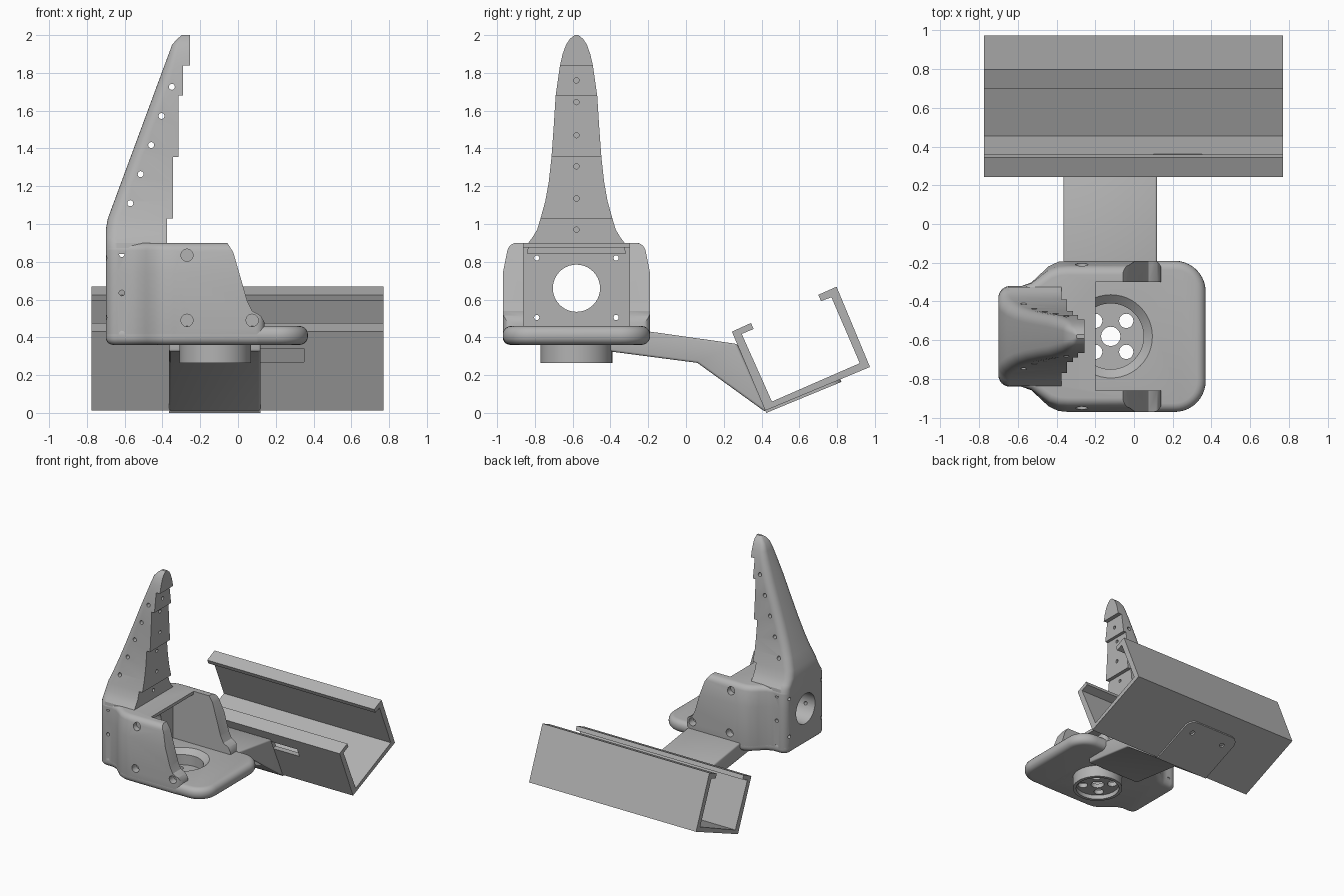
import bpy, bmesh
from math import sin, cos, pi, radians

if "Cube" in bpy.data.objects:
    bpy.data.objects.remove(bpy.data.objects["Cube"], do_unlink=True)

grey = bpy.data.materials.new("plain grey")
grey.use_nodes = True
grey.diffuse_color = (0.45, 0.45, 0.45, 1)
for node in grey.node_tree.nodes:
    if node.type == 'BSDF_PRINCIPLED':
        node.inputs["Base Color"].default_value = (0.45, 0.45, 0.45, 1)

MID = -0.58  # y of the mount's mirror plane


def loft(name, rings):
    """Skin a stack of equal loops and cap both ends."""
    bm = bmesh.new()
    loops = [[bm.verts.new(p) for p in ring] for ring in rings]
    n = len(loops[0])
    for a, b in zip(loops, loops[1:]):
        for i in range(n):
            j = (i + 1) % n
            bm.faces.new((a[i], a[j], b[j], b[i]))
    bm.faces.new(loops[0])
    bm.faces.new(loops[-1])
    bmesh.ops.recalc_face_normals(bm, faces=bm.faces)
    mesh = bpy.data.meshes.new(name)
    bm.to_mesh(mesh)
    bm.free()
    mesh.materials.append(grey)
    obj = bpy.data.objects.new(name, mesh)
    bpy.context.collection.objects.link(obj)
    return obj


def prism(name, pts, axis, lo, hi):
    """Extrude a 2D profile along x, y or z."""
    place = {'x': lambda a, b, t: (t, a, b),
             'y': lambda a, b, t: (a, t, b),
             'z': lambda a, b, t: (a, b, t)}[axis]
    return loft(name, [[place(a, b, t) for a, b in pts] for t in (lo, hi)])


def arc(cx, cy, r, start, end, n):
    steps = [radians(start + (end - start) * i / n) for i in range(n + 1)]
    return [(cx + r * cos(t), cy + r * sin(t)) for t in steps]


def rod(axis, a, b, r, lo, hi, n=20):
    return prism("cutter", arc(a, b, r, 0, 360, n)[:-1], axis, lo, hi)


def box(x0, x1, y0, y1, z0, z1):
    return prism("cutter", [(x0, y0), (x1, y0), (x1, y1), (x0, y1)], 'z', z0, z1)


def finish(obj, bevel=0, cutters=(), segments=5):
    """Bevel, cut, bake the result and shade it."""
    if bevel:
        m = obj.modifiers.new("round", 'BEVEL')
        m.width, m.segments = bevel, segments
        m.limit_method, m.angle_limit = 'ANGLE', radians(40)
        m.use_clamp_overlap = False
    for c in cutters:
        c.hide_render = True
        m = obj.modifiers.new("cut", 'BOOLEAN')
        m.operation, m.solver, m.object = 'DIFFERENCE', 'EXACT', c
    bpy.context.view_layer.update()
    baked = obj.evaluated_get(bpy.context.evaluated_depsgraph_get())
    mesh = bpy.data.meshes.new_from_object(baked)
    obj.modifiers.clear()
    obj.data = mesh
    for c in cutters:
        bpy.data.objects.remove(c, do_unlink=True)
    bpy.ops.object.select_all(action='DESELECT')
    obj.select_set(True)
    bpy.context.view_layer.objects.active = obj
    bpy.ops.object.shade_smooth_by_angle(angle=radians(32))


# Footprint shared by the plate and the housing
def footprint(front, squeeze=1):
    half = arc(-0.64, 0.20, 0.06, 180, 90, 6)
    half += [(-0.58, 0.26), (-0.53, 0.278), (-0.485, 0.32), (-0.44, 0.362),
             (-0.39, 0.385), (-0.34, 0.39)] + front
    half = [(x, v if v < 0.26 else 0.26 + (v - 0.26) * squeeze) for x, v in half]
    return [(x, MID + v) for x, v in half] + [(x, MID - v) for x, v in reversed(half)]


# Round well through the floor, wider at its mouth
def well():
    return loft("cutter", [[(x, y, z) for x, y in arc(-0.12, MID, r, 0, 360, 48)[:-1]]
                           for z, r in ((0.335, 0.17), (0.42, 0.17), (0.5, 0.26))])


# Base plate with full round rim
plate = prism("base_plate", footprint(arc(0.21, 0.23, 0.16, 90, 0, 10)), 'z', 0.36, 0.46)
finish(plate, 0.045, [well()])

# Housing: back block, cheeks and roof, hollowed from the front
rings = []
for z, squeeze in ((0.36, 1), (0.74, 1), (0.9, 0.75)):
    rings.append([(x, y, z) for x, y in footprint([(0.14, 0.39)], squeeze)])
housing = loft("housing", rings)
slope = [(-0.08, 0.93), (-0.05, 0.89), (-0.025, 0.85), (0.05, 0.59), (0.075, 0.54),
         (0.12, 0.515), (0.14, 0.48), (0.3, 0.48), (0.3, 0.93)]
cuts = [box(-0.39, 0.3, MID - 0.28, MID + 0.28, 0.455, 0.875),
        box(-0.2, 0.3, MID - 0.28, MID + 0.28, 0.6, 1),
        prism("cutter", slope, 'y', -1.2, 0), well(),
        rod('x', MID, 0.66, 0.125, -0.9, -0.3, 40)]
for y in (MID - 0.21, MID + 0.21):
    for z in (0.505, 0.82):
        cuts.append(rod('x', y, z, 0.014, -0.9, -0.3, 12))
for z in (0.42, 0.635, 0.84):
    cuts.append(rod('y', -0.615, z, 0.015, -1.2, 0, 12))
for x, z in ((-0.27, 0.835), (-0.27, 0.49), (0.075, 0.49)):
    for side in (-1, 1):
        cuts.append(rod('y', x, z, 0.033, MID + side * 0.33, MID + side * 0.5, 12))
finish(housing, 0.04, cuts)

# Motor cup under the plate, with five holes in its floor
cup = rod('z', -0.12, MID, 0.19, 0.265, 0.42, 48)
cup.name = "motor_cup"
cuts = [well(), rod('z', -0.12, MID, 0.165, 0.2, 0.3, 48),
        rod('z', -0.12, MID, 0.05, 0.1, 0.6)]
for sx in (-1, 1):
    for sy in (-1, 1):
        cuts.append(rod('z', -0.12 + sx * 0.08, MID + sy * 0.08, 0.037, 0.1, 0.6))
finish(cup, 0, cuts)


# Tall fin: rounded back edges, stepped front
def back_edge(z):
    if z > 1.96:
        return -0.345 + (z - 1.96) * 1.2
    return -0.7 + max(0, z - 1) * 0.37


widths = [(0.84, 0.26), (0.9, 0.255), (0.93, 0.232), (0.97, 0.208), (1.03, 0.19),
          (1.12, 0.165), (1.22, 0.147), (1.355, 0.132), (1.52, 0.12), (1.68, 0.11),
          (1.84, 0.087), (1.9, 0.073), (1.95, 0.055), (1.98, 0.035), (2, 0.01)]
rings = []
for z, w in widths:
    r, b = min(0.06, w * 0.6), back_edge(z)
    half = arc(b + r, w - r, r, 180, 90, 6) + [(-0.255, w)]
    rings.append([(x, MID + v, z) for x, v in half] +
                 [(x, MID - v, z) for x, v in reversed(half)])
fin = loft("fin", rings)
cuts = [box(x, 0, -1, 0, 0.7, top) for x, top in
        ((-0.375, 1.03), (-0.345, 1.355), (-0.315, 1.68), (-0.29, 1.84))]
for i in range(5):
    cuts.append(rod('y', -0.57 + 0.055 * i, 1.11 + 0.154 * i, 0.016, -1.2, 0, 12))
for z in (0.97, 1.135, 1.305, 1.47, 1.645, 1.76):
    cuts.append(rod('x', MID, z, 0.014, -0.42 + (z - 0.97) * 0.1, 0, 12))
finish(fin, 0, cuts)

# Arm from the plate down to the tray
arm = prism("tray_arm", [(-0.40, 0.40), (-0.19, 0.43), (0.27, 0.365), (0.42, 0.03),
                         (0.42, 0.005), (0.06, 0.265), (-0.40, 0.325)], 'x', -0.365, 0.12)
finish(arm, 0.012, segments=3)

# Tilted mounting pad under the tray
tilt = radians(22.4)
shape = [(-0.365, 0)] + arc(-0.295, 0.36, 0.07, 180, 90, 6)
shape += arc(0.05, 0.36, 0.07, 90, 0, 6) + [(0.12, 0)]


def tilted(x, u, t):
    return (x, 0.425 + u * cos(tilt) - t * sin(tilt), u * sin(tilt) + t * cos(tilt))


pad = loft("mounting_pad", [[tilted(x, u, t) for x, u in shape] for t in (0, 0.022)])
cuts = []
for cx in (-0.27, 0.025):
    ring = arc(cx, 0.33, 0.02, 0, 360, 16)[:-1]
    cuts.append(loft("cutter", [[tilted(x, u, t) for x, u in ring] for t in (-0.05, 0.015)]))
finish(pad, 0, cuts)

# Channel tray with inward lips and a slot in the near wall
section = [(0.42, 0.012), (0.974, 0.243), (0.797, 0.668), (0.70, 0.625), (0.715, 0.592),
           (0.77, 0.612), (0.92, 0.263), (0.455, 0.06), (0.295, 0.418), (0.358, 0.444),
           (0.344, 0.476), (0.243, 0.43)]
tray = prism("tray", section, 'x', -0.775, 0.77)
finish(tray, 0, [box(0.10, 0.35, 0.2, 0.45, 0.27, 0.34)])
